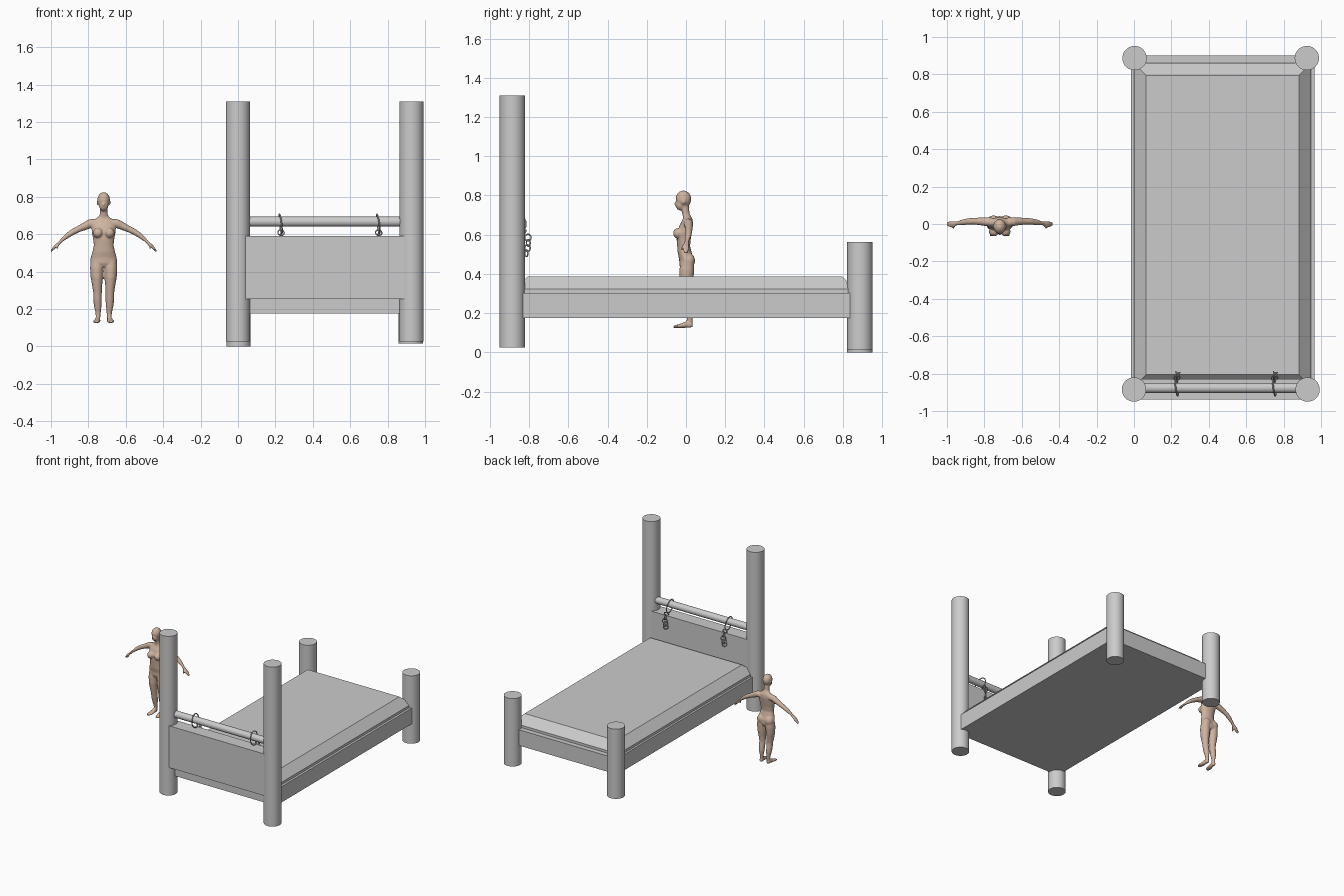
import bpy, bmesh, math
from mathutils import Vector, Matrix

if "Cube" in bpy.data.objects:
    bpy.data.objects.remove(bpy.data.objects["Cube"])


def finish(name, bm, smooth=False):
    bmesh.ops.recalc_face_normals(bm, faces=bm.faces)
    me = bpy.data.meshes.new(name)
    bm.to_mesh(me)
    bm.free()
    ob = bpy.data.objects.new(name, me)
    bpy.context.collection.objects.link(ob)
    if smooth:
        bpy.context.view_layer.objects.active = ob
        ob.select_set(True)
        bpy.ops.object.shade_smooth_by_angle(angle=math.radians(35))
        ob.select_set(False)
    return ob


def box(name, lo, hi, inset=0, shoulder=None):
    """Box; with a shoulder height the top is chamfered inwards by inset."""
    levels = [(lo[2], 0), (hi[2], inset)]
    if shoulder:
        levels.insert(1, (shoulder, 0))
    bm = bmesh.new()
    rings = [[bm.verts.new(p) for p in ((lo[0] + i, lo[1] + i, z), (hi[0] - i, lo[1] + i, z),
                                        (hi[0] - i, hi[1] - i, z), (lo[0] + i, hi[1] - i, z))]
             for z, i in levels]
    skin(bm, rings)
    return finish(name, bm)


def skin(bm, rings):
    n = len(rings[0])
    for r, q in zip(rings, rings[1:]):
        for k in range(n):
            bm.faces.new((r[k], r[(k + 1) % n], q[(k + 1) % n], q[k]))
    bm.faces.new(rings[0][::-1])
    bm.faces.new(rings[-1])


def rod(name, p, q, r):
    p, q = Vector(p), Vector(q)
    bm = bmesh.new()
    m = Matrix.Translation((p + q) / 2) @ (q - p).to_track_quat('Z', 'Y').to_matrix().to_4x4()
    bmesh.ops.create_cone(bm, cap_ends=True, segments=40, radius1=r, radius2=r,
                          depth=(q - p).length, matrix=m)
    return finish(name, bm, True)


def ring(name, loc, R, r, rot):
    bpy.ops.mesh.primitive_torus_add(location=loc, rotation=rot, major_radius=R, minor_radius=r,
                                     major_segments=24, minor_segments=8)
    bpy.context.object.name = name
    bpy.ops.object.shade_smooth()
    bpy.context.object.select_set(False)


# bed posts: tall at the front, short at the back, uneven feet
for name, x, y, z0, z1 in (("front_left_post", 0, -.885, .027, 1.31),
                           ("front_right_post", .928, -.885, .025, 1.31),
                           ("back_left_post", .003, .887, 0, .562),
                           ("back_right_post", .924, .887, .015, .562)):
    rod(name, (x, y, z0), (x, y, z1), .065)

# frame, mattress, headboard and rail
box("bed_frame", (-.016, -.895, .176), (.965, .90, .303))
box("mattress", (.0, -.87, .30), (.947, .86, .388), .065, .323)
box("headboard", (.0, -.937, .253), (.925, -.83, .59))
rod("head_rail", (0, -.877, .667), (.925, -.877, .667), .027)

# chains hanging from the rail
H = math.pi / 2
for side, x in (("left", .228), ("right", .75)):
    ring(side + "_rail_ring", (x, -.868, .655), .052, .004, (0, H - .12, .1))
    links = (((x + .002, -.824, .608), (H - .5, 0, .2)), ((x, -.806, .585), (0, H, .25)),
             ((x + .003, -.804, .558), (H, 0, .6)), ((x - .002, -.808, .532), (0, H, -.6)),
             ((x, -.814, .506), (H, 0, .5)))
    for i, (loc, rot) in enumerate(links):
        ring(f"{side}_chain_link_{i + 1}", loc, .017, .0035, rot)

# standing figure: overlapping lofts fused into one smooth skin
CX = -.718
fig = bmesh.new()


def loft(rows, u, v, s=1, n=20):
    """Elliptical sections: rows of (dx, y, z, half-size along u, half-size along v)."""
    u, v = Vector(u), Vector(v)
    rings = []
    for dx, y, z, a, b in rows:
        c = Vector((dx, y, z))
        pts = [c + u * a * math.cos(t * math.tau / n) + v * b * math.sin(t * math.tau / n)
               for t in range(n)]
        rings.append([fig.verts.new((CX + s * p.x, p.y, p.z)) for p in pts])
    skin(fig, rings)


def ball(dx, y, z, rx, ry, rz):
    m = Matrix.Translation((CX + dx, y, z)) @ Matrix.Diagonal((rx, ry, rz, 1))
    bmesh.ops.create_uvsphere(fig, u_segments=20, v_segments=14, radius=1, matrix=m)


X, Y, Z = (1, 0, 0), (0, 1, 0), (0, 0, 1)
# torso and neck
loft([(0, .005, .425, .05, .03), (0, .004, .445, .072, .038), (0, .003, .475, .070, .038),
      (0, -.006, .505, .061, .036), (0, -.012, .54, .053, .033), (0, -.012, .575, .057, .036),
      (0, -.008, .61, .064, .038), (0, .002, .65, .066, .034), (0, .008, .675, .056, .026),
      (0, .006, .69, .032, .021), (0, 0, .705, .021, .019), (0, -.006, .75, .020, .020)], X, Y)
# head
ball(0, -.013, .781, .034, .040, .044)
ball(0, -.028, .755, .025, .026, .032)
ball(0, -.054, .758, .005, .007, .009)
for s in (1, -1):
    ball(s * .034, -.012, .768, .004, .008, .012)
    ball(s * .031, -.040, .607, .027, .026, .027)
    ball(s * .033, .016, .468, .035, .030, .038)
    # leg
    loft([(.037, .006, .46, .032, .034), (.037, .004, .42, .036, .038),
          (.037, .002, .37, .033, .036), (.035, .002, .325, .027, .029),
          (.033, .004, .288, .023, .024), (.033, .010, .25, .023, .024),
          (.032, .015, .22, .021, .022), (.030, .018, .18, .014, .015),
          (.030, .019, .155, .012, .014), (.031, .018, .128, .012, .015)], X, Y, s)
    # foot
    loft([(.031, .035, .138, .007, .008), (.031, .026, .142, .013, .015),
          (.032, .005, .143, .014, .018), (.035, -.02, .137, .018, .012),
          (.038, -.045, .133, .020, .008), (.039, -.066, .130, .013, .005)], X, Z, s)
    # arm and hand
    d = Vector((.45, 0, .89))
    loft([(.040, .010, .660, .024, .026), (.070, .012, .657, .024, .024),
          (.100, .014, .643, .021, .021), (.135, .015, .627, .018, .017),
          (.165, .014, .612, .017, .016), (.195, .010, .592, .016, .014),
          (.225, .004, .567, .011, .009), (.238, .002, .553, .013, .008),
          (.255, -.001, .538, .018, .009), (.268, -.001, .525, .016, .007),
          (.283, 0, .507, .010, .005)], Y, d, s)
    loft([(.238, -.008, .552, .006, .006), (.247, -.020, .532, .006, .006),
          (.250, -.023, .518, .005, .005)], Y, d, s)

figure = finish("standing_figure", fig)
rm = figure.modifiers.new("fuse", 'REMESH')
rm.mode = 'VOXEL'
rm.voxel_size = .0045
rm.use_smooth_shade = True
sm = figure.modifiers.new("soften", 'SMOOTH')
sm.factor = .5
sm.iterations = 5
mat = bpy.data.materials.new("skin_tone")
mat.diffuse_color = (.62, .45, .35, 1)
mat.use_nodes = True
mat.node_tree.nodes["Principled BSDF"].inputs["Base Color"].default_value = mat.diffuse_color
figure.data.materials.append(mat)
